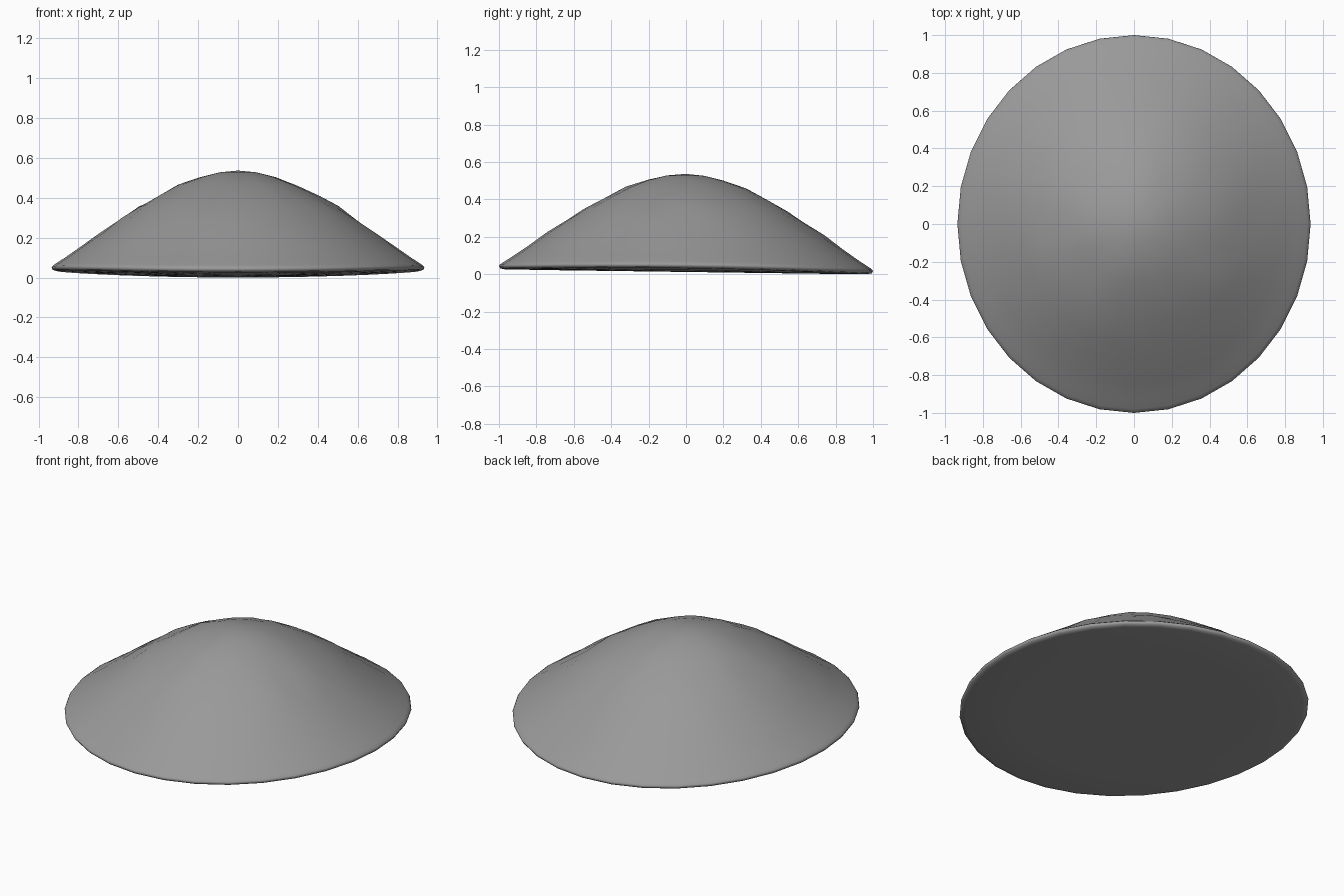
import bpy, bmesh, math, random

if "Cube" in bpy.data.objects:
    bpy.data.objects.remove(bpy.data.objects["Cube"])

random.seed(4)
SIDES = 32
RX, RY = 0.935, 1.0

# dome profile: (radius fraction, height above the slightly tilted base)
TOP = [(0.1, 0.515), (0.2, 0.491), (0.32, 0.448), (0.44, 0.387), (0.54, 0.335),
       (0.64, 0.269), (0.74, 0.201), (0.84, 0.131), (0.93, 0.069), (0.98, 0.037)]
RIM = [(0.996, 0.025), (1.0, 0.017), (0.993, 0.006), (0.97, 0.001)]
BASE = [(0.7, 0.0), (0.35, 0.0)]


def base_z(x, y):
    # underside slopes down to the back and lifts a little at the sides
    return 0.0165 - 0.0135 * y + 0.023 * x * x


bm = bmesh.new()
rings = []
for i, (r, h) in enumerate(TOP + RIM + BASE):
    ring = []
    for k in range(SIDES):
        a = 2 * math.pi * k / SIDES
        x, y = RX * r * math.cos(a), RY * r * math.sin(a)
        bump = random.uniform(-0.005, 0.006) if 1 < i < 7 else 0
        ring.append(bm.verts.new((x, y, base_z(x, y) + h + bump)))
    rings.append(ring)

# skin the rings, then close the peak and the underside
for a, b in zip(rings, rings[1:]):
    for k in range(SIDES):
        n = (k + 1) % SIDES
        bm.faces.new((a[k], b[k], b[n], a[n]))
for ring, z in ((rings[0], 0.541), (rings[-1], 0.0165)):
    tip = bm.verts.new((0, 0, z))
    for k in range(SIDES):
        bm.faces.new((tip, ring[k], ring[(k + 1) % SIDES]))
bmesh.ops.recalc_face_normals(bm, faces=bm.faces)
low = min(v.co.z for v in bm.verts)
for v in bm.verts:
    v.co.z -= low

mesh = bpy.data.meshes.new("mound")
bm.to_mesh(mesh)
bm.free()
mound = bpy.data.objects.new("mound", mesh)
bpy.context.collection.objects.link(mound)
for p in mesh.polygons:
    p.use_smooth = True

# dark grey surface
grey = bpy.data.materials.new("dark_grey")
grey.diffuse_color = (0.32, 0.32, 0.32, 1)
grey.use_nodes = True
grey.node_tree.nodes["Principled BSDF"].inputs["Base Color"].default_value = grey.diffuse_color
mesh.materials.append(grey)
